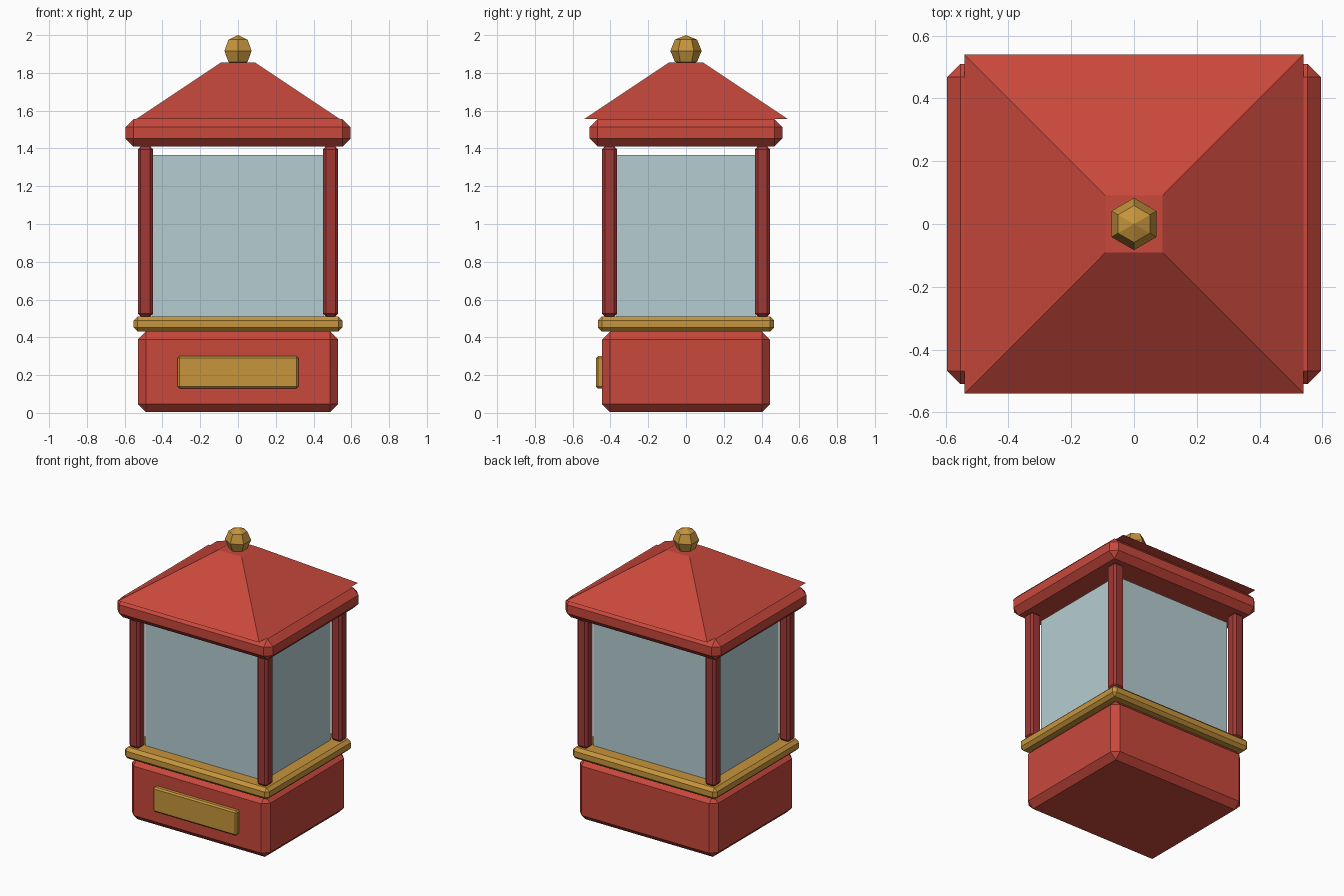
import bpy, bmesh
from math import radians, sqrt
from mathutils import Matrix

if "Cube" in bpy.data.objects:
    bpy.data.objects.remove(bpy.data.objects["Cube"])


def material(name, rgb):
    m = bpy.data.materials.new(name)
    m.diffuse_color = (*rgb, 1)
    m.use_nodes = True
    m.node_tree.nodes["Principled BSDF"].inputs["Base Color"].default_value = m.diffuse_color
    return m


RED = material("red_paint", (0.58, 0.065, 0.045))
DARK_RED = material("dark_red_paint", (0.36, 0.04, 0.035))
GOLD = material("brass", (0.57, 0.30, 0.045))
GLASS = material("pale_glass", (0.46, 0.61, 0.64))


def finish(name, bm, mat):
    me = bpy.data.meshes.new(name)
    bm.to_mesh(me)
    bm.free()
    me.materials.append(mat)
    ob = bpy.data.objects.new(name, me)
    bpy.context.collection.objects.link(ob)
    return ob


def box(name, x, y, z, mat, bevel=0):
    """Box from (min, max) ranges, with an optional one-segment chamfer."""
    bm = bmesh.new()
    bmesh.ops.create_cube(bm, size=1)
    bmesh.ops.scale(bm, vec=[b - a for a, b in (x, y, z)], verts=bm.verts)
    bmesh.ops.translate(bm, vec=[(a + b) / 2 for a, b in (x, y, z)], verts=bm.verts)
    ob = finish(name, bm, mat)
    if bevel:
        mod = ob.modifiers.new("chamfer", 'BEVEL')
        mod.width = bevel
        mod.segments = 1
    return ob


# Base, trim and front plaque
box("base", (-0.53, 0.53), (-0.445, 0.445), (0.005, 0.43), RED, 0.042)
box("base_trim", (-0.552, 0.552), (-0.467, 0.467), (0.43, 0.51), GOLD, 0.021)
box("front_plaque", (-0.32, 0.32), (-0.477, -0.417), (0.13, 0.30), GOLD, 0.01)

# Glass chamber
box("glass", (-0.452, 0.452), (-0.367, 0.367), (0.51, 1.365), GLASS)

# Corner posts
for sx, side in ((-1, "left"), (1, "right")):
    for sy, end in ((-1, "front"), (1, "back")):
        cx, cy = sx * 0.49, sy * 0.405
        box(f"{end}_{side}_post", (cx - 0.04, cx + 0.04), (cy - 0.04, cy + 0.04),
            (0.51, 1.41), DARK_RED, 0.015)

# Eave slab
box("eave", (-0.595, 0.595), (-0.51, 0.51), (1.41, 1.555), RED, 0.042)

# Square hipped roof with a flat top
bm = bmesh.new()
bmesh.ops.create_cone(bm, cap_ends=True, segments=4, radius1=0.54 * sqrt(2),
                      radius2=0.09 * sqrt(2), depth=0.3,
                      matrix=Matrix.Translation((0, 0, 1.705)) @ Matrix.Rotation(radians(45), 4, 'Z'))
finish("roof", bm, RED)

# Faceted finial
bm = bmesh.new()
bmesh.ops.create_uvsphere(bm, u_segments=6, v_segments=4, radius=0.083,
                          matrix=Matrix.Translation((0, 0, 1.917)))
finish("finial", bm, GOLD)
